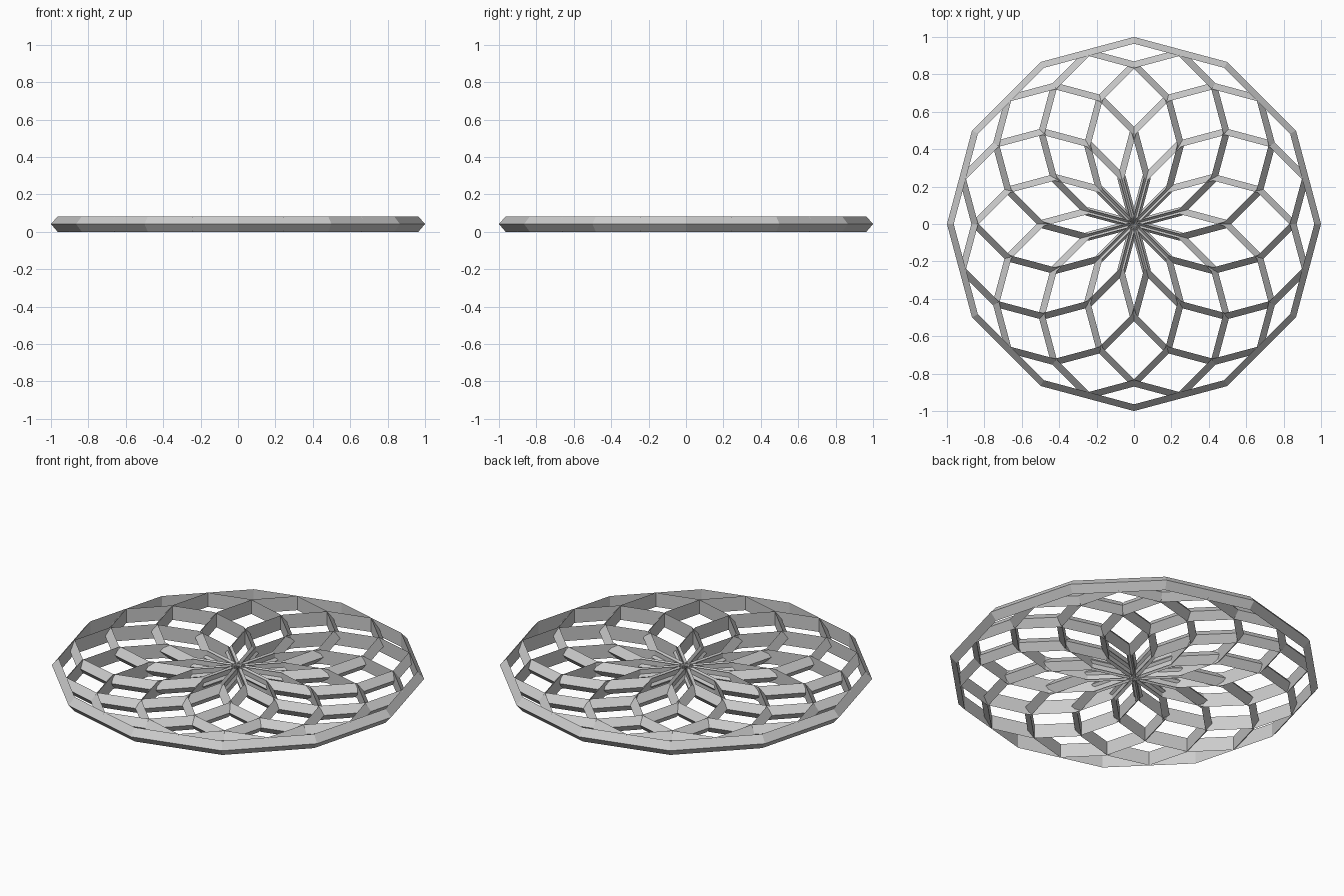
import bpy
import bmesh
from math import pi, cos, sin, sqrt
from mathutils import Matrix, Vector

cube = bpy.data.objects.get("Cube")
if cube:
    bpy.data.objects.remove(cube, do_unlink=True)

RINGS = 12          # overlapping rings around the middle
SIDES = 12          # straight sides per ring
TUBE = 0.024        # radius of the three-sided section
RADIUS = (1 - TUBE) / 2
HALF_HEIGHT = TUBE * sqrt(3)

# Plain light grey
grey = bpy.data.materials.new("light_grey")
grey.use_nodes = True
colour = (0.6, 0.6, 0.6, 1)
grey.diffuse_color = colour
grey.node_tree.nodes["Principled BSDF"].inputs["Base Color"].default_value = colour

# Wedge section: sharp edge outwards, upright wall inwards
outer, inner = RADIUS + TUBE, RADIUS - TUBE / 2
section = [(outer, 0), (inner, HALF_HEIGHT), (inner, -HALF_HEIGHT)]

# One ring, swept through the corners of a polygon
bm = bmesh.new()
loops = []
for i in range(SIDES):
    a = 2 * pi * i / SIDES
    loops.append([bm.verts.new((r * cos(a), r * sin(a), z)) for r, z in section])
for i, here in enumerate(loops):
    there = loops[(i + 1) % SIDES]
    for j in range(len(section)):
        k = (j + 1) % len(section)
        bm.faces.new((here[j], there[j], there[k], here[k]))
bmesh.ops.recalc_face_normals(bm, faces=bm.faces)
mesh = bpy.data.meshes.new("wedge_ring")
bm.to_mesh(mesh)
bm.free()
mesh.materials.append(grey)

# Repeat the ring around the centre, each passing through the middle
offset = Matrix.Translation(Vector((RADIUS, 0, 0)))
lift = Matrix.Translation(Vector((0, 0, HALF_HEIGHT)))
for i in range(RINGS):
    ring = bpy.data.objects.new(f"ring_{i + 1}", mesh)
    ring.matrix_world = lift @ Matrix.Rotation(2 * pi * i / RINGS, 4, 'Z') @ offset
    bpy.context.collection.objects.link(ring)
